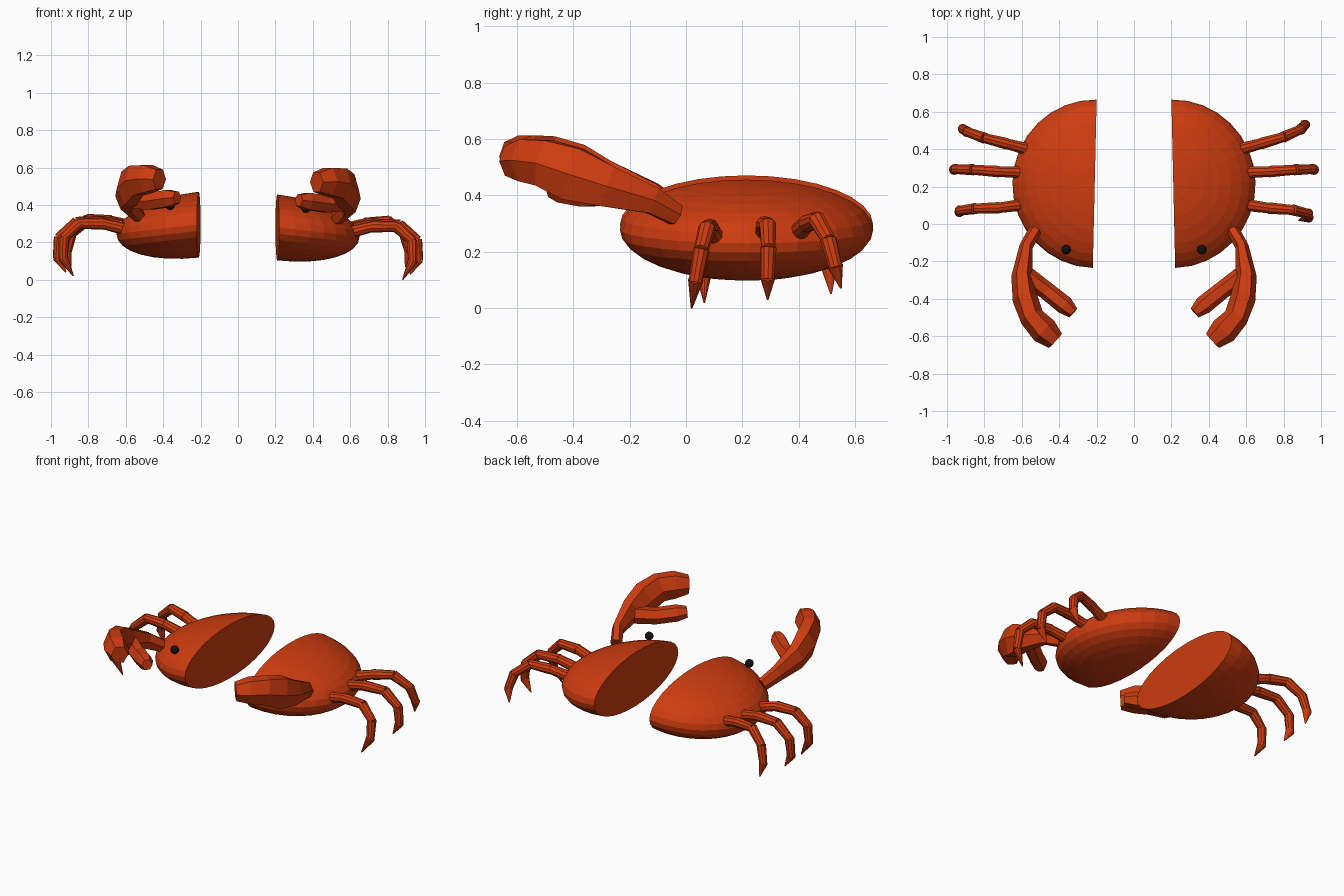
import bpy, bmesh, math
from mathutils import Vector, Matrix

if "Cube" in bpy.data.objects:
    bpy.data.objects.remove(bpy.data.objects["Cube"])


def material(name, rgb):
    m = bpy.data.materials.new(name)
    m.diffuse_color = (*rgb, 1)
    m.use_nodes = True
    m.node_tree.nodes["Principled BSDF"].inputs["Base Color"].default_value = m.diffuse_color
    return m


RED = material("shell_red", (0.62, 0.045, 0.005))
BLACK = material("eye_black", (0.006, 0.006, 0.006))


def finish(name, bm, mat):
    bmesh.ops.recalc_face_normals(bm, faces=bm.faces[:])
    me = bpy.data.meshes.new(name)
    bm.to_mesh(me)
    bm.free()
    me.materials.append(mat)
    ob = bpy.data.objects.new(name, me)
    bpy.context.collection.objects.link(ob)


def loft(bm, sections, sides, ref):
    """Closed tube through (x, y, z, half_width, half_height) sections."""
    pts = [Vector(s[:3]) for s in sections]
    rings = []
    for i, s in enumerate(sections):
        t = (pts[min(i + 1, len(pts) - 1)] - pts[max(i - 1, 0)]).normalized()
        a = ref.cross(t).normalized()
        b = t.cross(a)
        ring = []
        for k in range(sides):
            ang = 2 * math.pi * k / sides
            ring.append(bm.verts.new(pts[i] + a * s[3] * math.cos(ang) + b * s[4] * math.sin(ang)))
        rings.append(ring)
    for r0, r1 in zip(rings, rings[1:]):
        for k in range(sides):
            n = (k + 1) % sides
            bm.faces.new((r0[k], r0[n], r1[n], r1[k]))
    bm.faces.new(rings[0])
    bm.faces.new(rings[-1])


LEGS = {
    "front": [(.58, .105, .25), (.72, .085, .285), (.85, .075, .285),
              (.93, .055, .21), (.935, .035, .10), (.88, .02, 0)],
    "middle": [(.58, .275, .265), (.72, .28, .295), (.86, .29, .295),
               (.955, .293, .215), (.965, .29, .11), (.92, .29, .03)],
    "back": [(.57, .40, .27), (.68, .43, .30), (.80, .465, .315),
             (.89, .505, .245), (.915, .53, .15), (.895, .55, .07)],
}
# The left legs splay a little differently: y and z shift at the tip
LEFT_SHIFT = {"front": (.045, .02), "middle": (0, .01), "back": (-.035, -.02)}

UPPER = [(.53, -.035, .33, .035, .042), (.577, -.12, .382, .036, .055),
         (.60, -.28, .432, .056, .085), (.582, -.40, .475, .068, .11),
         (.545, -.50, .515, .066, .095), (.48, -.57, .525, .075, .085),
         (.42, -.625, .522, .052, .06)]
THUMB = [(.57, -.28, .415, .05, .055), (.47, -.355, .405, .048, .052),
         (.37, -.435, .42, .05, .052), (.325, -.475, .425, .032, .036)]

for side, s in (("right", 1), ("left", -1)):
    dz = 0 if s == 1 else .015

    # Half shell: split flattened sphere, its outer rim sagging slightly
    bm = bmesh.new()
    bmesh.ops.create_uvsphere(bm, u_segments=32, v_segments=16, radius=1)
    bmesh.ops.delete(bm, geom=[v for v in bm.verts if v.co.x < -1e-3], context='VERTS')
    bmesh.ops.edgeloop_fill(bm, edges=[e for e in bm.edges if e.is_boundary])
    rot = Matrix.Rotation(math.radians(1.3), 3, 'Z')
    for v in bm.verts:
        x, y, z = v.co
        p = rot @ Vector((.44 * x, .45 * y, 0))
        v.co = (s * (p.x + .21), p.y + .215, .28 + .176 * z - .05 * x + dz)
    finish(f"{side}_half_shell", bm, RED)

    # Legs: jointed tapering segments ending in a point
    for name, path in LEGS.items():
        pts = []
        for i, p in enumerate(path):
            f = (i / 5) ** 2
            sy, sz = LEFT_SHIFT[name] if s == -1 else (0, 0)
            pts.append(Vector((s * p[0], p[1] + sy * f, p[2] + dz * (1 - f) + sz * f)))
        d = pts[-1] - pts[0]
        ref = Vector((-d.y, d.x, 0)).normalized()
        bm = bmesh.new()
        for i in range(5):
            r0 = .034 - .0015 * i
            r1 = .003 if i == 4 else r0 - .005
            a, b = pts[i], pts[i + 1]
            if i < 4:
                b = b + (b - a).normalized() * .008
            loft(bm, [(*a, r0, r0), (*b, r1, r1)], 10, ref)
        finish(f"{side}_{name}_leg", bm, RED)

    # Claw: arm with upper finger, plus the shorter thumb
    for name, secs in (("claw", UPPER), ("claw_thumb", THUMB)):
        bm = bmesh.new()
        loft(bm, [(s * x, y, z + dz, w, h) for x, y, z, w, h in secs], 6, Vector((0, 0, 1)))
        finish(f"{side}_{name}", bm, RED)

    # Eye
    bm = bmesh.new()
    bmesh.ops.create_uvsphere(bm, u_segments=12, v_segments=8, radius=.026,
                              matrix=Matrix.Translation((s * .363, -.137, .385 + dz)))
    finish(f"{side}_eye", bm, BLACK)
